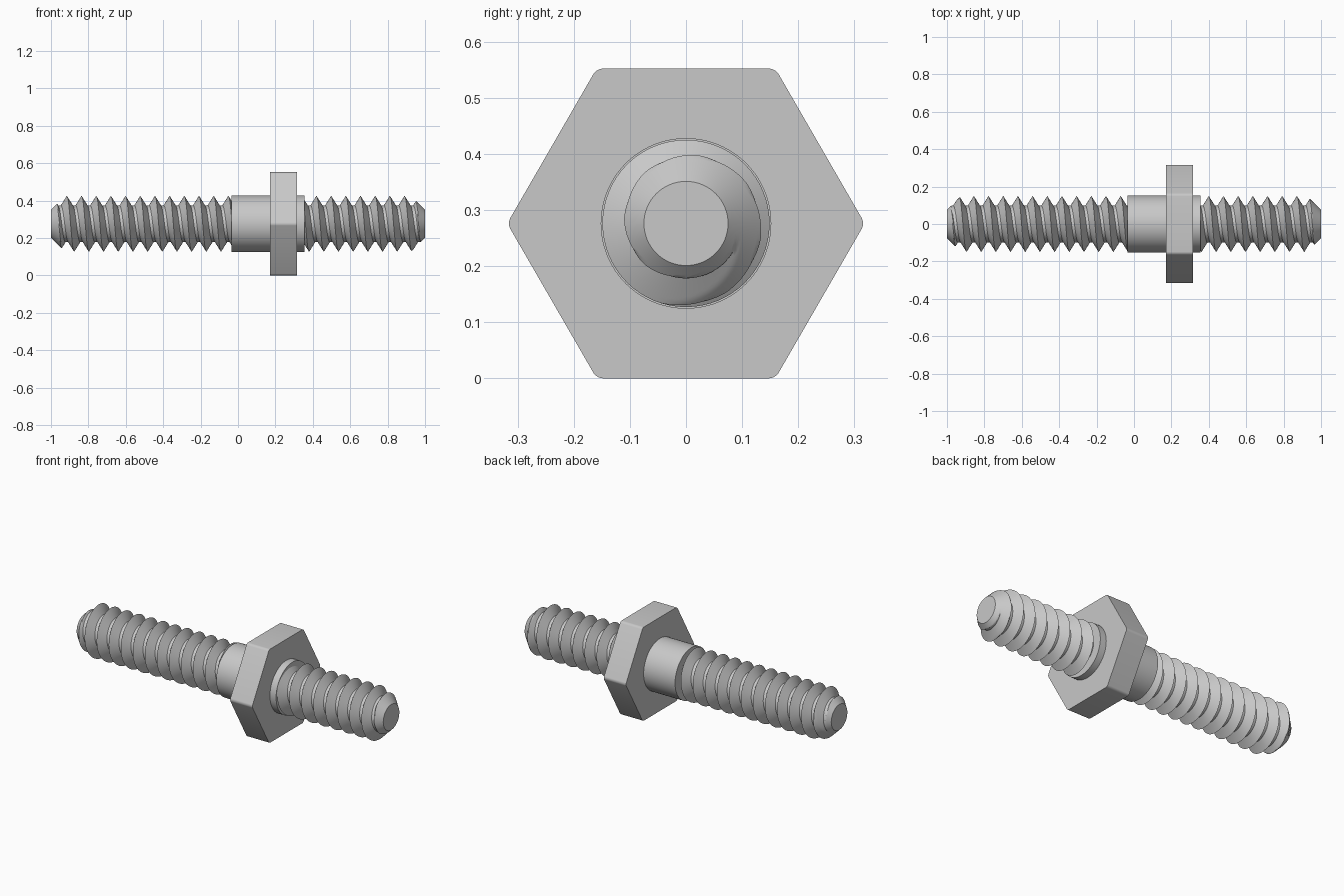
import bpy, bmesh, math

cube = bpy.data.objects.get("Cube")
if cube:
    bpy.data.objects.remove(cube, do_unlink=True)

AXIS_Z = 0.276
PITCH = 0.0785
CREST, ROOT = 0.149, 0.098
CREST_X = -0.915          # a crest on the top line of the stud
STEPS, SIDES = 20, 64     # points per pitch, points per turn

steel = bpy.data.materials.new("grey steel")
steel.use_nodes = True
colour = (0.58, 0.58, 0.58, 1)
steel.diffuse_color = colour
steel.node_tree.nodes["Principled BSDF"].inputs["Base Color"].default_value = colour


def finish(bm, name):
    bmesh.ops.recalc_face_normals(bm, faces=bm.faces)
    mesh = bpy.data.meshes.new(name)
    bm.to_mesh(mesh)
    bm.free()
    mesh.materials.append(steel)
    obj = bpy.data.objects.new(name, mesh)
    bpy.context.collection.objects.link(obj)
    obj.location.z = AXIS_Z
    bpy.ops.object.select_all(action='DESELECT')
    obj.select_set(True)
    bpy.context.view_layer.objects.active = obj
    bpy.ops.object.shade_smooth_by_angle(angle=math.radians(30))
    return obj


def prism(name, x0, x1, radius, sides, rounding=0):
    """Solid prism along x, with optional rounding of its long edges."""
    bm = bmesh.new()
    ring = [(radius * math.cos(math.tau * i / sides),
             radius * math.sin(math.tau * i / sides)) for i in range(sides)]
    base = bm.faces.new([bm.verts.new((x0, y, z)) for y, z in ring])
    out = bmesh.ops.extrude_face_region(bm, geom=[base], use_keep_orig=True)
    for v in out["geom"]:
        if isinstance(v, bmesh.types.BMVert):
            v.co.x = x1
    if rounding:
        long_edges = [e for e in bm.edges
                      if abs(e.verts[0].co.x - e.verts[1].co.x) > 0.01]
        bmesh.ops.bevel(bm, geom=long_edges, offset=rounding, segments=5,
                        profile=0.5, affect='EDGES')
    return finish(bm, name)


def thread(name, x0, x1):
    """Right-hand helical thread from x0 to x1, with chamfered tip."""
    bm = bmesh.new()
    start = CREST_X - PITCH / 4
    first = math.floor((x0 - start) / PITCH - 1) * STEPS
    last = math.ceil((x1 - start) / PITCH) * STEPS
    rows = []
    for i in range(first, last + STEPS + 1):
        row = []
        for j in range(SIDES):
            x = start + PITCH * (i / STEPS + j / SIDES)
            x = min(max(x, x0), x1)
            phase = (x - start) / PITCH - j / SIDES
            t = abs(phase - round(phase))
            r = max(ROOT, CREST - (CREST - ROOT) * t / 0.4)
            r = min(r, 0.075 + 1 - abs(x))
            a = math.tau * j / SIDES
            row.append(bm.verts.new((x, r * math.cos(a), r * math.sin(a))))
        rows.append(row)
    for i in range(len(rows) - STEPS - 1):
        for j in range(SIDES):
            if j < SIDES - 1:
                b, c = rows[i][j + 1], rows[i + 1][j + 1]
            else:
                b, c = rows[i + STEPS][0], rows[i + STEPS + 1][0]
            bm.faces.new((rows[i][j], b, c, rows[i + 1][j]))
    bmesh.ops.remove_doubles(bm, verts=bm.verts, dist=0.00005)
    bmesh.ops.delete(bm, geom=[v for v in bm.verts if not v.link_faces],
                     context='VERTS')
    # Flat caps on both ends
    bmesh.ops.holes_fill(bm, edges=[e for e in bm.edges if e.is_boundary],
                         sides=0)
    return finish(bm, name)


# Long and short threaded ends, running slightly into the collar
thread("long_thread", -1.0, -0.02)
thread("short_thread", 0.34, 1.0)

# Plain collar and hexagonal flange
prism("collar", -0.035, 0.355, 0.152, 96)
prism("hex_flange", 0.17, 0.315, AXIS_Z / math.cos(math.pi / 6), 6, 0.011)
